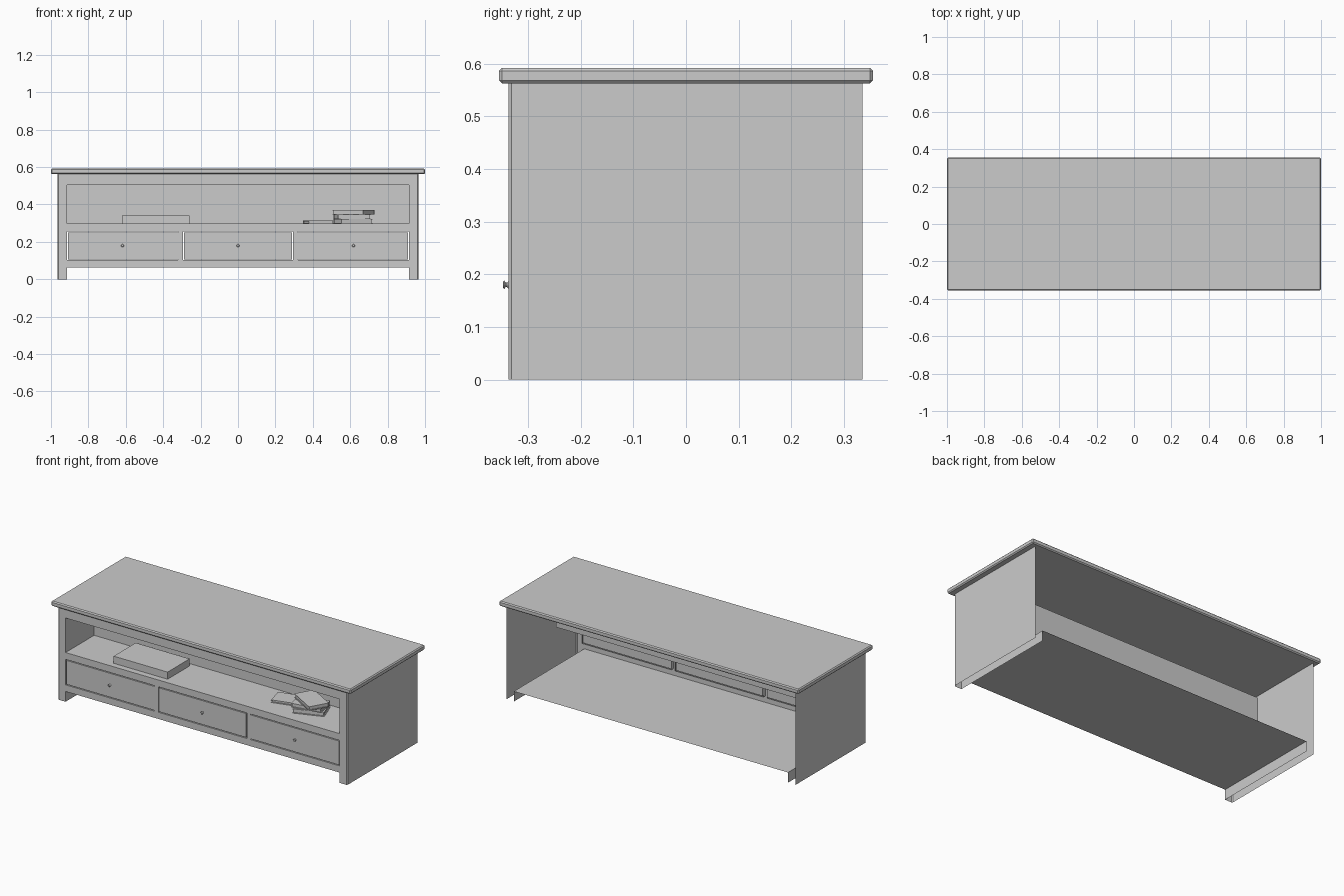
import bpy, bmesh, math
from mathutils import Matrix, Vector

if "Cube" in bpy.data.objects:
    bpy.data.objects.remove(bpy.data.objects["Cube"])

FRONT, BACK = -0.337, 0.335


def finish(name, bm):
    bmesh.ops.remove_doubles(bm, verts=bm.verts, dist=1e-5)
    me = bpy.data.meshes.new(name)
    bm.to_mesh(me)
    bm.free()
    ob = bpy.data.objects.new(name, me)
    bpy.context.collection.objects.link(ob)
    return ob


def add_box(bm, x0, x1, y0, y1, z0, z1):
    mat = Matrix.Translation(((x0 + x1) / 2, (y0 + y1) / 2, (z0 + z1) / 2)) @ \
        Matrix.Diagonal((x1 - x0, y1 - y0, z1 - z0, 1))
    return bmesh.ops.create_cube(bm, size=1, matrix=mat)["verts"]


def box(name, *dims):
    bm = bmesh.new()
    add_box(bm, *dims)
    return finish(name, bm)


def sheet(name, path, offset, closed=False):
    """Thin panel: a path of points swept along an offset."""
    bm = bmesh.new()
    a = [bm.verts.new(p) for p in path]
    b = [bm.verts.new(Vector(p) + Vector(offset)) for p in path]
    n = len(path)
    for i in range(n if closed else n - 1):
        j = (i + 1) % n
        bm.faces.new((a[i], a[j], b[j], b[i]))
    return finish(name, bm)


# Top slab with chamfered edges
top = box("table_top", -1, 1, -0.355, 0.355, 0.562, 0.592)
bev = top.modifiers.new("chamfer", "BEVEL")
bev.width, bev.segments = 0.006, 1

# Front frame: grid of cells, leaving out leg gap, drawers and open shelf
xs = [-0.96, -0.915, -0.32, -0.295, 0.295, 0.32, 0.915, 0.96]
zs = [0, 0.062, 0.102, 0.256, 0.297, 0.505, 0.564]
open_cells = {0: range(1, 6), 2: (1, 3, 5), 4: range(1, 6)}
bm = bmesh.new()
for r in range(6):
    for c in range(7):
        if c in open_cells.get(r, ()):
            continue
        corners = ((c, r), (c + 1, r), (c + 1, r + 1), (c, r + 1))
        bm.faces.new([bm.verts.new((xs[i], FRONT, zs[k])) for i, k in corners])
bmesh.ops.remove_doubles(bm, verts=bm.verts, dist=1e-5)
finish("front_frame", bm)

# Side panels with a small chamfer on the front corner
for s, side in ((-1, "left"), (1, "right")):
    path = [(s * 0.96, FRONT, 0), (s * 0.965, FRONT + 0.006, 0), (s * 0.965, BACK, 0)]
    sheet(side + "_side_panel", path, (0, 0, 0.564))

# Floor with inner leg faces, open at the back
sheet("floor_panel", [(-0.915, FRONT, 0), (-0.915, FRONT, 0.062),
                      (0.915, FRONT, 0.062), (0.915, FRONT, 0)], (0, BACK - FRONT, 0))

# Open shelf recess
bm = bmesh.new()
add_box(bm, -0.915, 0.915, FRONT, -0.065, 0.297, 0.505)
bm.faces.ensure_lookup_table()
front = min(bm.faces, key=lambda f: f.calc_center_median().y)
bmesh.ops.delete(bm, geom=[front], context="FACES_ONLY")
bmesh.ops.reverse_faces(bm, faces=bm.faces)
finish("shelf_recess", bm)


def knob(name, x, z):
    """Small turned knob sticking out of the drawer."""
    bm = bmesh.new()
    prof = [(0.007, 0), (0.004, 0.003), (0.004, 0.005), (0.008, 0.008), (0.006, 0.010), (0, 0.010)]
    pts = [bm.verts.new((x + r, FRONT - d, z)) for r, d in prof]
    edges = [bm.edges.new(e) for e in zip(pts, pts[1:])]
    bmesh.ops.spin(bm, geom=pts + edges, cent=(x, FRONT, z), axis=(0, 1, 0),
                   angle=2 * math.pi, steps=12)
    bmesh.ops.remove_doubles(bm, verts=bm.verts, dist=1e-5)
    bmesh.ops.recalc_face_normals(bm, faces=bm.faces)
    finish(name, bm)


# Drawers: opening rim, front panel with a thin gap, knob
GAP = 0.005
for label, c, gl, gr in (("left", 1, GAP, 0), ("middle", 3, GAP, GAP), ("right", 5, 0, GAP)):
    x0, x1, z0, z1 = xs[c], xs[c + 1], zs[2], zs[3]
    sheet(label + "_drawer_rim", [(x0, FRONT, z0), (x1, FRONT, z0), (x1, FRONT, z1),
                                  (x0, FRONT, z1)], (0, 0.02, 0), closed=True)
    box(label + "_drawer_front", x0 + gl, x1 - gr, FRONT, FRONT + 0.02, z0 + GAP, z1 - GAP)
    knob(label + "_drawer_knob", (x0 + x1) / 2, 0.18)

# Media box on the shelf
box("media_box", -0.62, -0.26, -0.30, -0.09, 0.297, 0.34)


def book(name, x, y, z, w, d, h, deg):
    """Two covers, a spine and an inset page block."""
    bm = bmesh.new()
    t = 0.003
    add_box(bm, -w / 2, w / 2, -d / 2, d / 2, 0, t)
    add_box(bm, -w / 2, w / 2, -d / 2, d / 2, h - t, h)
    add_box(bm, -w / 2, w / 2, d / 2 - t, d / 2, t, h - t)
    add_box(bm, -w / 2 + 0.005, w / 2 - 0.005, -d / 2 + 0.005, d / 2 - t, t, h - t)
    ob = finish(name, bm)
    ob.location = (x, y, z)
    ob.rotation_euler.z = math.radians(deg)


# Loose book and the pile beside it
book("loose_book", 0.43, -0.15, 0.297, 0.14, 0.11, 0.016, 15)
book("pile_book_bottom", 0.615, -0.18, 0.297, 0.18, 0.12, 0.026, 20)
book("pile_book_middle", 0.61, -0.18, 0.323, 0.18, 0.12, 0.024, 10)
book("pile_book_top", 0.617, -0.18, 0.347, 0.19, 0.12, 0.024, -30)
